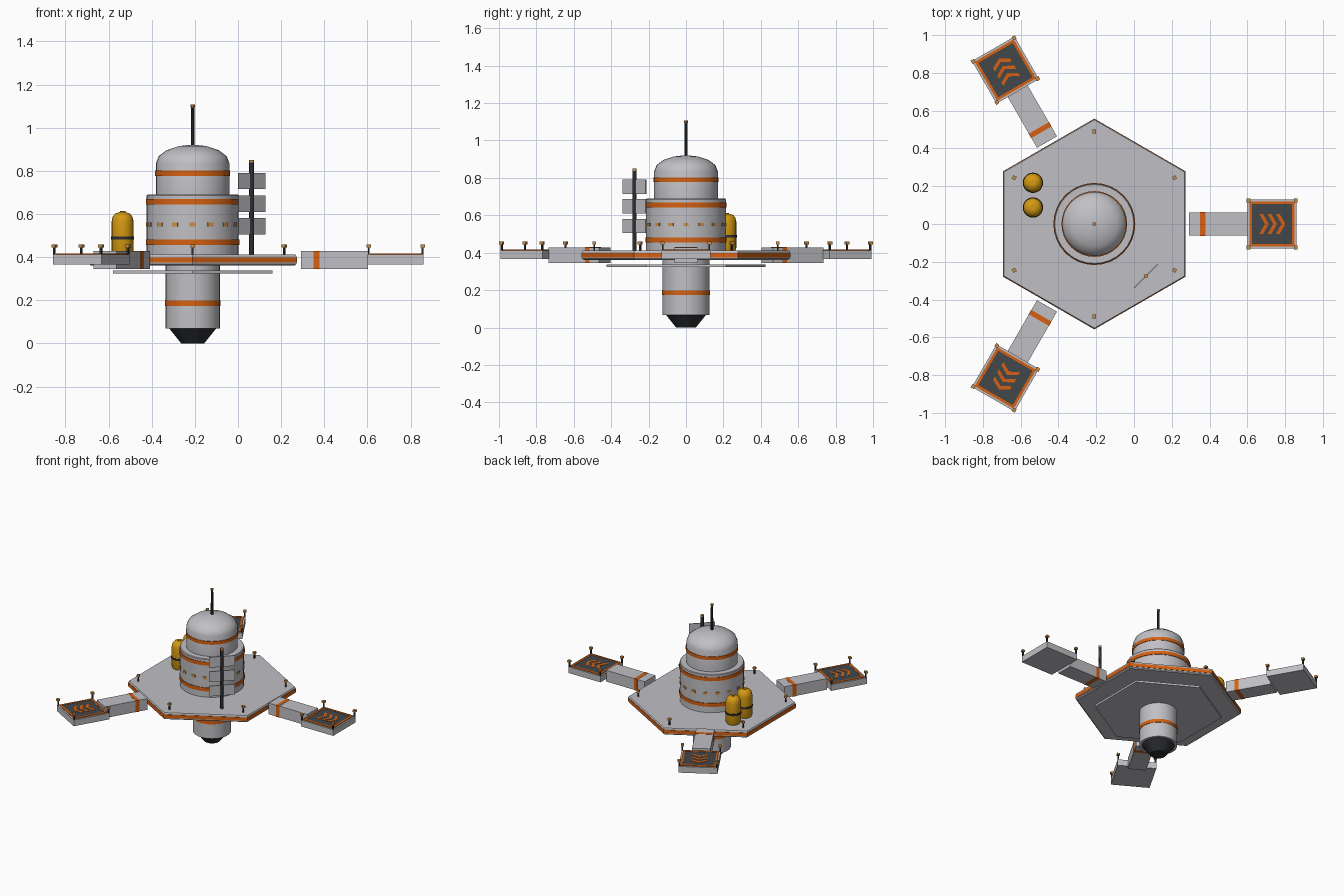
import bpy, bmesh, math
from mathutils import Matrix, Vector

if "Cube" in bpy.data.objects:
    bpy.data.objects.remove(bpy.data.objects["Cube"])

CX = -0.21  # station axis


def mat(name, rgb):
    m = bpy.data.materials.new(name)
    m.diffuse_color = (*rgb, 1)
    m.use_nodes = True
    m.node_tree.nodes["Principled BSDF"].inputs["Base Color"].default_value = m.diffuse_color
    return m


GRAY = mat("light_gray", (0.53, 0.53, 0.56))
ORANGE = mat("orange", (0.67, 0.12, 0.006))
DARK = mat("dark_metal", (0.025, 0.027, 0.032))
PAD = mat("pad_surface", (0.055, 0.063, 0.07))
YELLOW = mat("tank_yellow", (0.66, 0.32, 0.006))
AMBER = mat("amber_lamp", (0.6, 0.27, 0.06))


def finish(name, bm, m, smooth=False):
    bmesh.ops.recalc_face_normals(bm, faces=bm.faces)
    me = bpy.data.meshes.new(name)
    bm.to_mesh(me)
    bm.free()
    me.materials.append(m)
    ob = bpy.data.objects.new(name, me)
    bpy.context.collection.objects.link(ob)
    if smooth:
        bpy.context.view_layer.objects.active = ob
        ob.select_set(True)
        bpy.ops.object.shade_smooth_by_angle(angle=math.radians(35))
        ob.select_set(False)
    return ob


def lathe(name, profile, m, n=32, at=(CX, 0), phase=0.0, smooth=True):
    """Revolve (radius, z) points around a vertical axis, closed with caps."""
    bm = bmesh.new()
    rings = []
    for r, z in profile:
        rings.append([bm.verts.new((at[0] + r * math.cos(phase + math.tau * i / n),
                                    at[1] + r * math.sin(phase + math.tau * i / n), z))
                      for i in range(n)])
    for a, b in zip(rings, rings[1:]):
        for i in range(n):
            j = (i + 1) % n
            bm.faces.new((a[i], a[j], b[j], b[i]))
    bm.faces.new(rings[0])
    bm.faces.new(rings[-1])
    return finish(name, bm, m, smooth)


def box(name, centre, size, m, frame=Matrix(), turn=0.0):
    bm = bmesh.new()
    bmesh.ops.create_cube(bm, size=1)
    bm.transform(frame @ Matrix.Translation(centre) @ Matrix.Rotation(turn, 4, 'Z')
                 @ Matrix.Diagonal((*size, 1)))
    return finish(name, bm, m)


def prism(name, pts, z0, z1, m, frame):
    """Extrude a flat outline upward."""
    bm = bmesh.new()
    f = bm.faces.new([bm.verts.new((x, y, z0)) for x, y in pts])
    top = bmesh.ops.extrude_face_region(bm, geom=[f])
    bmesh.ops.translate(bm, vec=(0, 0, z1 - z0),
                        verts=[v for v in top["geom"] if isinstance(v, bmesh.types.BMVert)])
    bm.transform(frame)
    return finish(name, bm, m)


def band(name, r, z0, z1, m=ORANGE, **kw):
    return lathe(name, [(r, z0), (r, z1)], m, **kw)


def lamp_post(name, frame, x, y):
    box(name, (x, y, 0.427), (0.009, 0.009, 0.036), DARK, frame)
    box(name + "_lamp", (x, y, 0.452), (0.02, 0.02, 0.014), AMBER, frame)


# hexagonal deck with an orange edge, and the plate below it
hexa = dict(n=6, phase=math.pi / 6, smooth=False)
lathe("deck", [(0.546, 0.362), (0.555, 0.368), (0.555, 0.405), (0.551, 0.411)], GRAY, **hexa)
band("deck_edge_band", 0.558, 0.375, 0.399, **hexa)
lathe("lower_plate", [(0.426, 0.324), (0.426, 0.338)], GRAY, **hexa)

# lower column with nozzle
lathe("lower_column", [(0.126, 0.068), (0.126, 0.37)], GRAY)
band("lower_column_band", 0.129, 0.174, 0.199)
lathe("nozzle", [(0.053, 0), (0.109, 0.07)], DARK)

# main tower with upper drum and dome
lathe("tower", [(0.213, 0.405), (0.213, 0.685), (0.209, 0.69)], GRAY)
band("tower_band_low", 0.217, 0.455, 0.481)
band("tower_band_high", 0.217, 0.643, 0.669)
dome = [(0.17 * math.cos(math.radians(a)), 0.836 + 0.085 * math.sin(math.radians(a)))
        for a in (0, 22.5, 45, 67.5, 88)]
lathe("upper_drum_and_dome", [(0.17, 0.685)] + dome, GRAY)
band("upper_drum_band", 0.174, 0.777, 0.801)

# tower windows
for i in range(16):
    frame = Matrix.Translation((CX, 0, 0)) @ Matrix.Rotation(math.tau * i / 16, 4, 'Z')
    box("window", (0.2125, 0, 0.551), (0.008, 0.028, 0.018), AMBER, frame)

# top antenna
lathe("antenna", [(0.009, 0.91), (0.008, 1.094)], DARK, n=10)
lathe("antenna_lamp", [(0.01, 1.094), (0.01, 1.108)], AMBER, n=10)

# side mast with three panels
MX, MY = 0.063, -0.276
lathe("mast", [(0.011, 0.405), (0.011, 0.838)], DARK, n=12, at=(MX, MY))
lathe("mast_lamp", [(0.011, 0.838), (0.011, 0.85)], AMBER, n=12, at=(MX, MY))
for z in (0.543, 0.648, 0.753):
    box("mast_panel", (MX, MY, z), (0.175, 0.006, 0.076), GRAY, turn=math.pi / 4)

# storage tanks with straps
for y in (0.087, 0.218):
    at = (-0.535, y)
    lathe("tank", [(0.044, 0.408), (0.051, 0.425), (0.051, 0.565), (0.046, 0.587),
                   (0.034, 0.602), (0.016, 0.608)], YELLOW, n=20, at=at)
    band("tank_strap", 0.054, 0.481, 0.495, DARK, n=20, at=at)
    band("tank_cap", 0.013, 0.6, 0.613, YELLOW, n=10, at=at)

# lamp posts near the deck corners
for i in range(6):
    frame = Matrix.Translation((CX, 0, 0)) @ Matrix.Rotation(math.radians(30 + 60 * i), 4, 'Z')
    lamp_post("deck_post", frame, 0.49, 0)

# three arms, each a bridge and a landing pad
for k in range(3):
    frame = Matrix.Translation((CX, 0, 0)) @ Matrix.Rotation(math.tau * k / 3, 4, 'Z')
    box("bridge", (0.657, 0, 0.387), (0.312, 0.122, 0.082), GRAY, frame)
    box("bridge_stripe", (0.574, 0, 0.387), (0.027, 0.125, 0.085), ORANGE, frame)
    P = 0.941
    box("landing_pad", (P, 0, 0.389), (0.26, 0.26, 0.045), GRAY, frame)
    box("pad_surface", (P, 0, 0.4125), (0.222, 0.222, 0.004), PAD, frame)
    for s in (-1, 1):
        box("pad_border", (P + s * 0.112, 0, 0.4135), (0.014, 0.238, 0.006), ORANGE, frame)
        box("pad_border", (P, s * 0.112, 0.4135), (0.238, 0.014, 0.006), ORANGE, frame)
        for t in (-1, 1):
            lamp_post("pad_post", frame, P + s * 0.125, t * 0.125)
    # arrow marks pointing outward
    for c in (-0.018, 0.026, 0.07):
        tip, w = P + c, 0.02
        prism("pad_arrow", [(tip, 0), (tip - 0.029, 0.052), (tip - 0.029 - w, 0.052),
                            (tip - w, 0), (tip - 0.029 - w, -0.052), (tip - 0.029, -0.052)],
              0.413, 0.4165, ORANGE, frame)
